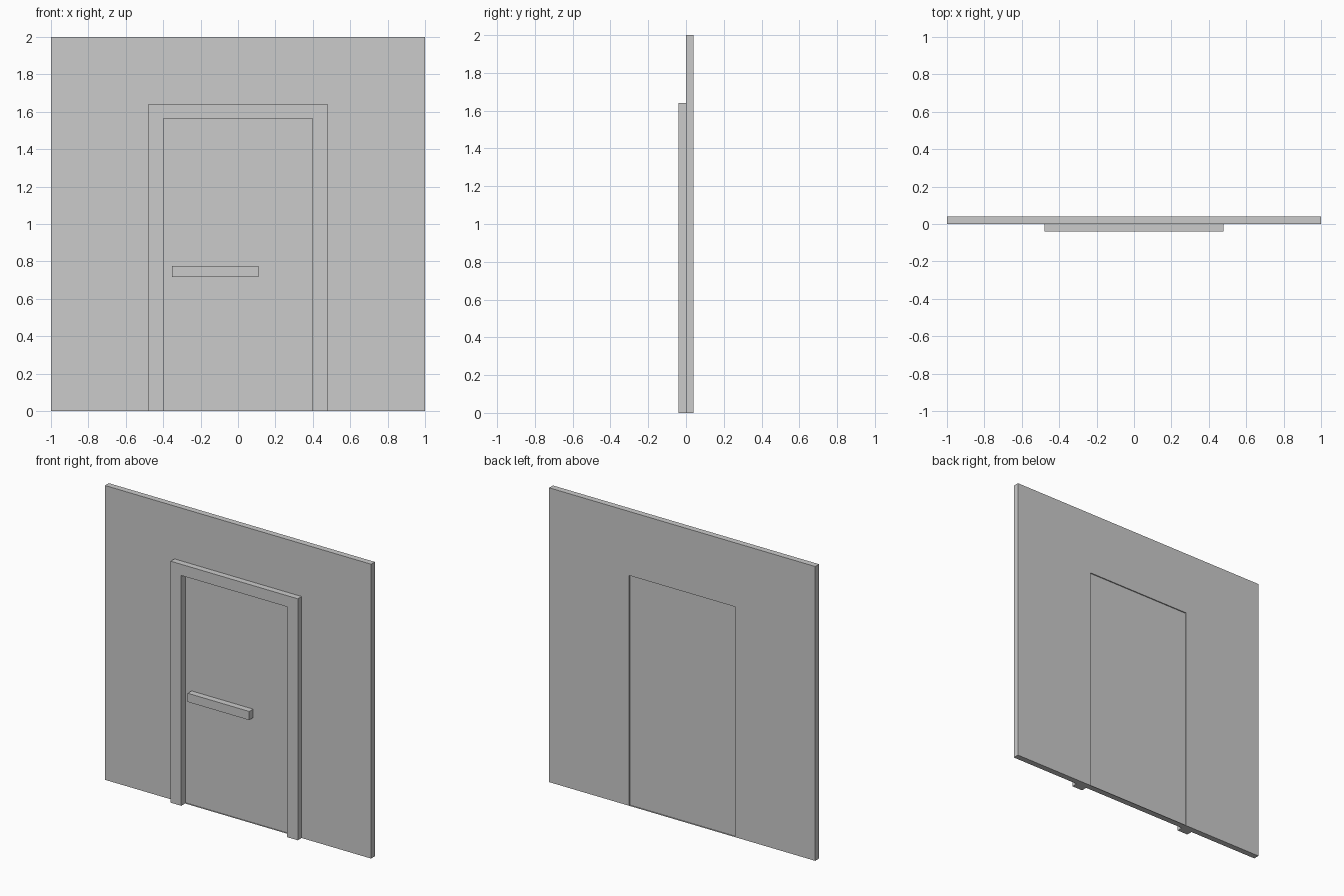
import bpy
import bmesh

if "Cube" in bpy.data.objects:
    bpy.data.objects.remove(bpy.data.objects["Cube"])


def prism(name, profile, y0, y1):
    """Extrude an x-z outline from y0 to y1."""
    bm = bmesh.new()
    face = bm.faces.new([bm.verts.new((x, y0, z)) for x, z in profile])
    new = bmesh.ops.extrude_face_region(bm, geom=[face])["geom"]
    verts = [v for v in new if isinstance(v, bmesh.types.BMVert)]
    bmesh.ops.translate(bm, verts=verts, vec=(0, y1 - y0, 0))
    bmesh.ops.recalc_face_normals(bm, faces=bm.faces)
    mesh = bpy.data.meshes.new(name)
    bm.to_mesh(mesh)
    bm.free()
    obj = bpy.data.objects.new(name, mesh)
    bpy.context.collection.objects.link(obj)
    return obj


def rect(x0, x1, z0, z1):
    return [(x0, z0), (x1, z0), (x1, z1), (x0, z1)]


def arch(outer_w, outer_h, inner_w, inner_h):
    """Upside-down U outline standing on the floor."""
    return [(-outer_w, 0), (-inner_w, 0), (-inner_w, inner_h), (inner_w, inner_h),
            (inner_w, 0), (outer_w, 0), (outer_w, outer_h), (-outer_w, outer_h)]


HALF, TOP = 0.398, 1.565   # door opening
DEPTH = 0.041              # wall and frame thickness

# Wall with a doorway
prism("wall", arch(1.0, 2.0, HALF, TOP), 0, DEPTH)

# Raised trim around the doorway
prism("door_frame", arch(0.478, 1.641, HALF, TOP), -DEPTH, 0)

# Door leaf, slightly recessed on both sides, over a thin threshold
prism("door", rect(-HALF, HALF, 0.003, TOP), 0.006, 0.034)
prism("threshold", rect(-HALF, HALF, 0, 0.003), 0, DEPTH)

# Push bar
prism("push_bar", rect(-0.353, 0.109, 0.716, 0.775), -0.036, 0.006)
